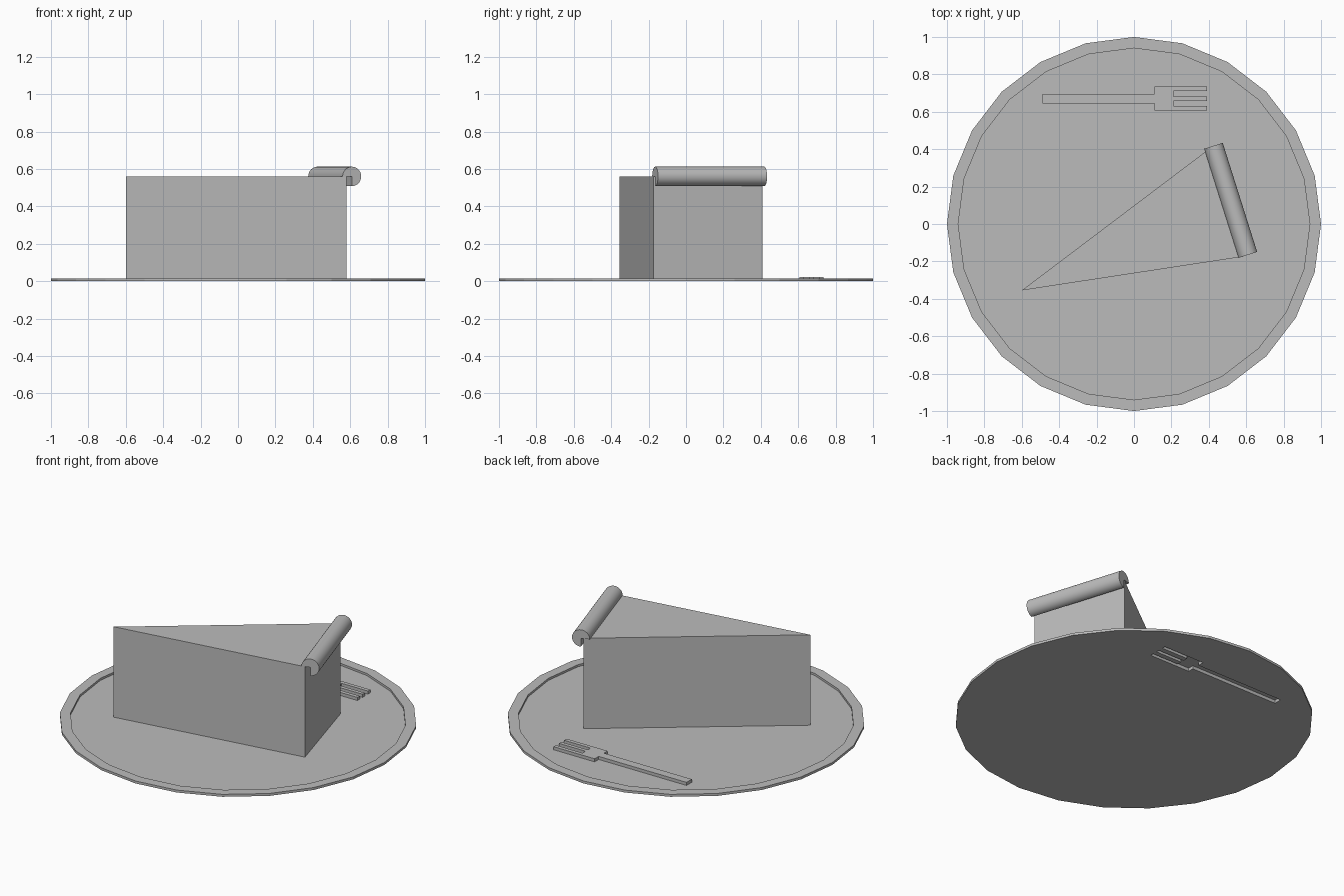
import bpy, bmesh
from math import sin, cos, pi, radians
from mathutils import Vector

cube = bpy.data.objects.get("Cube")
if cube:
    bpy.data.objects.remove(cube, do_unlink=True)

grey = bpy.data.materials.new("plain grey")
grey.use_nodes = True
COLOUR = (0.5, 0.5, 0.5, 1)
grey.diffuse_color = COLOUR
grey.node_tree.nodes["Principled BSDF"].inputs["Base Color"].default_value = COLOUR


def finish(name, bm, sheet_offset=None):
    """Turn a bmesh into an object; sheets get a very thin wall."""
    mesh = bpy.data.meshes.new(name)
    bm.to_mesh(mesh)
    bm.free()
    mesh.materials.append(grey)
    obj = bpy.data.objects.new(name, mesh)
    bpy.context.collection.objects.link(obj)
    if sheet_offset is not None:
        mod = obj.modifiers.new("thin wall", 'SOLIDIFY')
        mod.thickness = 0.002
        mod.offset = sheet_offset
    return obj


def circle(radius, sides=24):
    return [(radius * cos(2 * pi * i / sides), radius * sin(2 * pi * i / sides))
            for i in range(sides)]


def loop(bm, points, z):
    return [bm.verts.new((x, y, z)) for x, y in points]


def bridge(bm, a, b):
    n = len(a)
    return [bm.faces.new((a[i], a[(i + 1) % n], b[(i + 1) % n], b[i]))
            for i in range(n)]


def prism(name, points, z0, z1, sheet_offset=None):
    """Walls and top over an outline, open underneath."""
    bm = bmesh.new()
    low, high = loop(bm, points, z0), loop(bm, points, z1)
    bridge(bm, low, high)
    bm.faces.new(high)
    return finish(name, bm, sheet_offset)


# Fork outline: handle, neck block and three tines
NECK, ROOT, TIP = 0.11, 0.21, 0.39
tines = [(0.607, 0.631), (0.658, 0.681), (0.710, 0.734)]
fork = [(-0.49, 0.643), (NECK, 0.643), (NECK, tines[0][0])]
for i, (low, high) in enumerate(tines):
    if i:
        fork.append((ROOT, low))
    fork += [(TIP, low), (TIP, high)]
    if i < len(tines) - 1:
        fork.append((ROOT, high))
fork += [(NECK, tines[-1][1]), (NECK, 0.695), (-0.49, 0.695)]
prism("fork", fork, 0, 0.021, -1)

# Plate floor, open beneath the hollow fork
bm = bmesh.new()
edges = []
for outline in (circle(0.94), fork):
    ring = loop(bm, outline, 0)
    edges += [bm.edges.new((ring[i - 1], ring[i])) for i in range(len(ring))]
bmesh.ops.triangle_fill(bm, edges=edges, use_beauty=True, normal=(0, 0, 1))
for face in bm.faces:
    face.normal_update()
    if face.normal.z < 0:
        face.normal_flip()
finish("plate_floor", bm, 1)

# Raised plate rim
bm = bmesh.new()
rings = [loop(bm, circle(r), z)
         for r, z in ((1, 0), (1, 0.015), (0.94, 0.015), (0.94, 0))]
for i in range(4):
    bridge(bm, rings[i], rings[(i + 1) % 4])
finish("plate_rim", bm)

# Wedge-shaped slice
prism("cake_slice", [(-0.6, -0.355), (0.58, -0.175), (0.413, 0.41)], 0, 0.56)

# Rolled topping on the back edge: a cylinder without its lower inner quarter
start, end = Vector((0.609, -0.165, 0.56)), Vector((0.425, 0.418, 0.56))
along = (end - start).normalized()
outward = along.cross(Vector((0, 0, 1)))
STEPS = 24
profile = [Vector()]
for i in range(STEPS + 1):
    a = radians(-90 + 270 * i / STEPS)
    profile.append(0.052 * (outward * cos(a) + Vector((0, 0, sin(a)))))
bm = bmesh.new()
near = [bm.verts.new(start + p) for p in profile]
far = [bm.verts.new(end + p) for p in profile]
for i, face in enumerate(bridge(bm, near, far)):
    face.smooth = 1 <= i <= STEPS
bm.faces.new(near)
bm.faces.new(far)
bmesh.ops.recalc_face_normals(bm, faces=bm.faces[:])
finish("cream_roll", bm)
